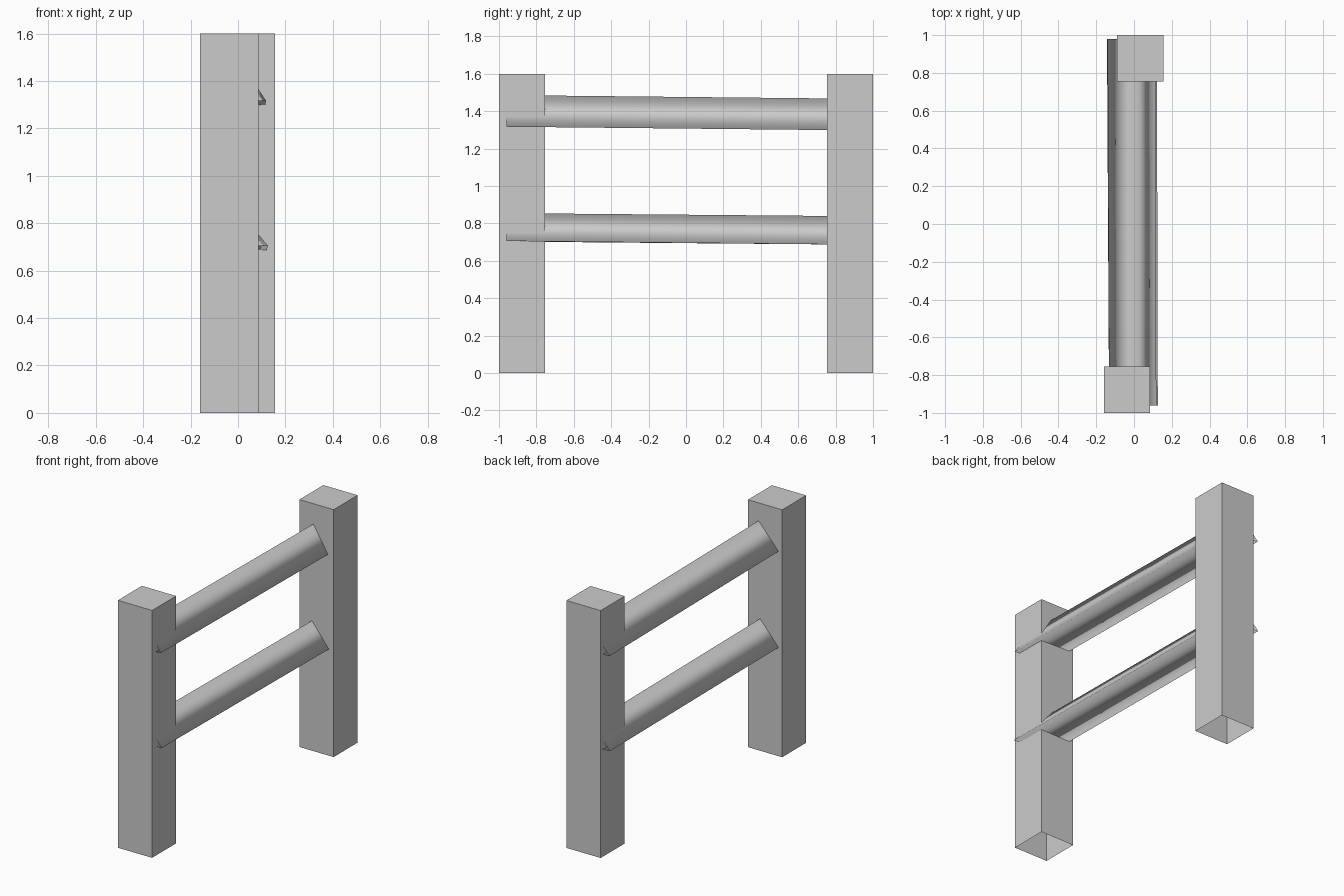
import bpy
import bmesh

if "Cube" in bpy.data.objects:
    bpy.data.objects.remove(bpy.data.objects["Cube"])


def finish(bm, name, smooth=False):
    bmesh.ops.recalc_face_normals(bm, faces=bm.faces)
    mesh = bpy.data.meshes.new(name)
    bm.to_mesh(mesh)
    bm.free()
    for p in mesh.polygons:
        p.use_smooth = smooth
    obj = bpy.data.objects.new(name, mesh)
    bpy.context.collection.objects.link(obj)
    return obj


def post(name, x, y):
    """Square post, capped on top and open underneath."""
    bm = bmesh.new()
    bmesh.ops.create_cube(bm, size=1.0)
    for v in bm.verts:
        v.co = (v.co.x * 0.245 + x, v.co.y * 0.245 + y, (v.co.z + 0.5) * 1.6)
    bm.normal_update()
    bottom = [f for f in bm.faces if f.normal.z < -0.9]
    obj = finish(bm, name)
    bm = bmesh.new()
    bm.from_mesh(obj.data)
    bottom = [f for f in bm.faces if f.normal.z < -0.9]
    bmesh.ops.delete(bm, geom=bottom, context='FACES_ONLY')
    bm.to_mesh(obj.data)
    bm.free()


def rail(name, front, back):
    """Split rail: open-ended triangular tube lofted between two sections (x, z)."""
    bm = bmesh.new()
    a = [bm.verts.new((x, -0.96, z)) for x, z in front]
    b = [bm.verts.new((x, 0.98, z)) for x, z in back]
    for i in range(3):
        j = (i + 1) % 3
        # wound so the faces point away from the rail's axis
        bm.faces.new((a[i], a[j], b[j], b[i]))
    finish(bm, name, smooth=True)


# posts, slightly offset to either side of the rails
post("front_post", -0.037, -0.8775)
post("back_post", 0.033, 0.8775)

# rails: ridge, left base, right base at each end
rail("upper_rail",
     [(0.01, 1.486), (-0.132, 1.325), (0.118, 1.317)],
     [(0.01, 1.466), (-0.14, 1.312), (0.115, 1.297)])
rail("lower_rail",
     [(0.0, 0.855), (-0.132, 0.703), (0.126, 0.706)],
     [(0.0, 0.838), (-0.143, 0.698), (0.121, 0.686)])
